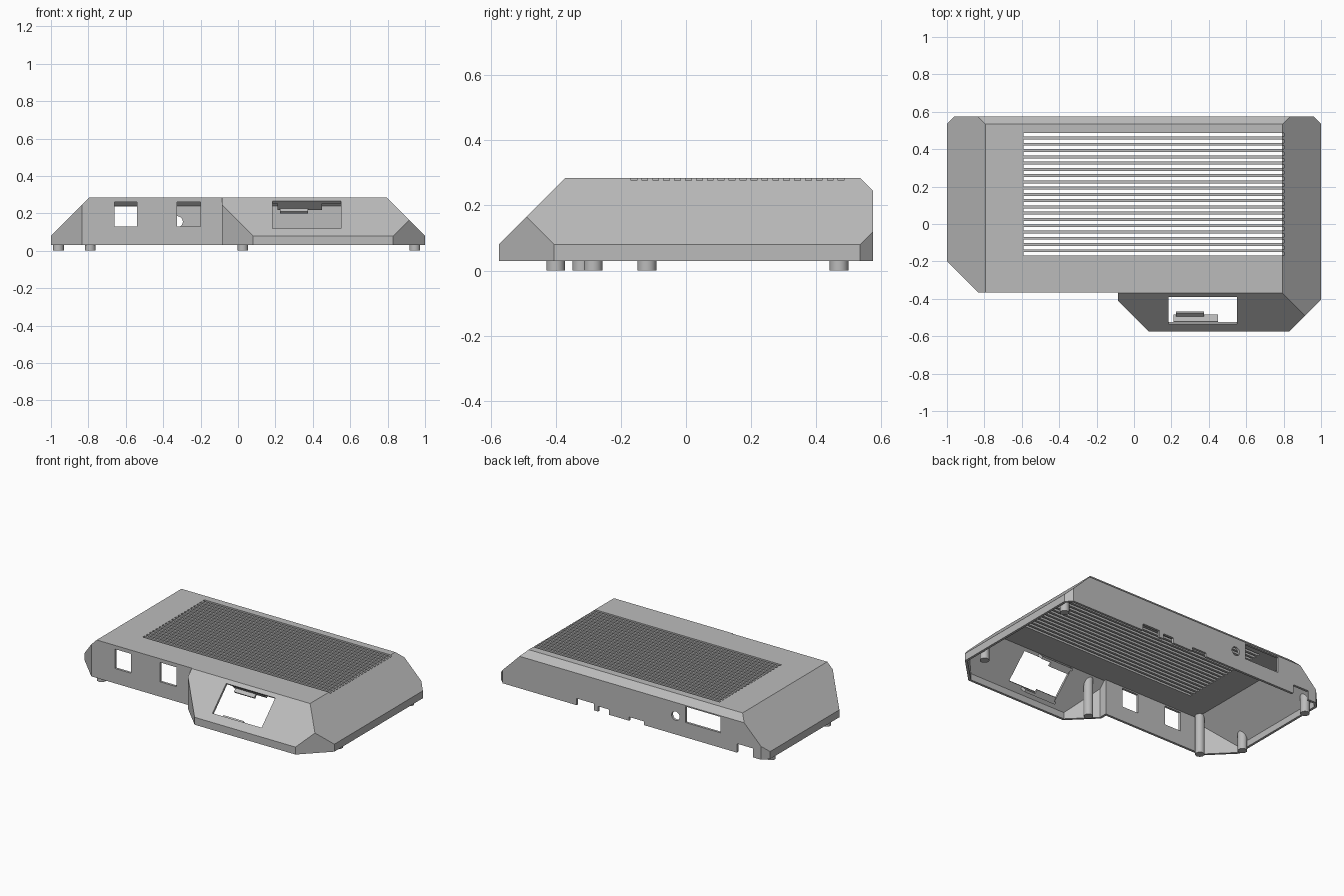
import bpy, bmesh, math
from mathutils import Vector, Matrix

if "Cube" in bpy.data.objects:
    bpy.data.objects.remove(bpy.data.objects["Cube"])

WALL = 0.016
grey = bpy.data.materials.new("plain_grey")
grey.diffuse_color = (0.5, 0.5, 0.5, 1)
grey.use_nodes = True
grey.node_tree.nodes["Principled BSDF"].inputs["Base Color"].default_value = grey.diffuse_color


def finish(name, bm):
    bmesh.ops.recalc_face_normals(bm, faces=bm.faces)
    mesh = bpy.data.meshes.new(name)
    bm.to_mesh(mesh)
    bm.free()
    mesh.materials.append(grey)
    obj = bpy.data.objects.new(name, mesh)
    bpy.context.collection.objects.link(obj)
    return obj


def trim(bm, planes, inset=0):
    """Keep the part of a solid behind every plane (normal, distance)."""
    for n, d in planes:
        n = Vector(n)
        d = d / n.length - inset
        n.normalize()
        r = bmesh.ops.bisect_plane(bm, geom=bm.verts[:] + bm.edges[:] + bm.faces[:], dist=1e-6,
                                   plane_co=n * d, plane_no=n, clear_outer=True)
        edges = [e for e in r["geom_cut"] if isinstance(e, bmesh.types.BMEdge) and e.is_boundary]
        if edges:
            bmesh.ops.contextual_create(bm, geom=edges)


def solid(name, planes, inset, bottom):
    bm = bmesh.new()
    bmesh.ops.create_cube(bm, size=4)
    trim(bm, planes, inset)
    trim(bm, [((0, 0, -1), -bottom)])
    return finish(name, bm)


def add_box(bm, x, y, z):
    m = Matrix.Translation(((x[0] + x[1]) / 2, (y[0] + y[1]) / 2, (z[0] + z[1]) / 2))
    m = m @ Matrix.Diagonal((x[1] - x[0], y[1] - y[0], z[1] - z[0], 1))
    bmesh.ops.create_cube(bm, size=1, matrix=m)


def prism(bm, profile, x0, x1):
    """Extrude a (y, z) profile along x."""
    f = bm.faces.new([bm.verts.new((x0, y, z)) for y, z in profile])
    r = bmesh.ops.extrude_face_region(bm, geom=[f])
    bmesh.ops.translate(bm, vec=(x1 - x0, 0, 0),
                        verts=[v for v in r["geom"] if isinstance(v, bmesh.types.BMVert)])


def boolean(obj, other, op):
    mod = obj.modifiers.new(op, "BOOLEAN")
    mod.operation, mod.object, mod.solver = op, other, "EXACT"
    bpy.context.view_layer.update()
    dg = bpy.context.evaluated_depsgraph_get()
    mesh = bpy.data.meshes.new_from_object(obj.evaluated_get(dg))
    obj.modifiers.clear()
    obj.data = mesh
    bpy.data.objects.remove(other)


# Bounding planes of the main case and of the front display bay
main = [((0, 0, 1), .285), ((1, 0, 0), 1), ((-1, 0, 0), 1), ((1, 0, 1), 1.08), ((-1, 0, 1), 1.08),
        ((0, 1, 0), .575), ((0, 1, 1), .82), ((0, -1, 0), .365),
        ((1, 1, 0), 1.535), ((-1, 1, 0), 1.535), ((-1, -1, 0), 1.2)]
bay = [((0, 0, 1), .285), ((1, 0, 0), 1), ((1, 0, 1), 1.08), ((-1, 0, 0), .085),
       ((0, -1, 0), .575), ((0, -1, 1), .655), ((1, -1, 0), 1.405), ((-1, -1, 0), .495),
       ((0, 1, 0), 0)]

# Hollow case, open underneath
case = solid("case_shell", main, 0, .03)
boolean(case, solid("bay_outer", bay, 0, .03), "UNION")
cavity = solid("cavity", main, WALL, -.1)
boolean(cavity, solid("bay_cavity", bay, WALL, -.1), "UNION")
boolean(case, cavity, "DIFFERENCE")

# Cooling slots in the roof
bm = bmesh.new()
for i in range(20):
    y = -.16 + i * .0335
    add_box(bm, (-.59, .803), (y - .009, y + .009), (.266, .32))
boolean(case, finish("slot_cutter", bm), "DIFFERENCE")

# Front windows, rear port, rear notches
bm = bmesh.new()
for x in ((-.66, -.54), (-.325, -.2)):
    add_box(bm, x, (-.42, -.3), (.13, .26))
add_box(bm, (-.66, -.4), (.5, .65), (.13, .237))
for x0, x1, h in ((.28, .41, .045), (.17, .25, .035), (-.09, .02, .025), (-.9, -.78, .06)):
    add_box(bm, (x0, x1), (.53, .65), (-.05, .03 + h))
# Round rear socket
bmesh.ops.create_cone(bm, cap_ends=True, segments=24, radius1=.03, radius2=.03, depth=.15,
                      matrix=Matrix.Translation((-.325, .575, .155)) @ Matrix.Rotation(math.pi / 2, 4, 'X'))
# Display opening, cut square to the sloped face
k = .035
prism(bm, [(-.535 - k, .12 + k), (-.39 - k, .265 + k), (-.39 + k, .265 - k), (-.535 + k, .12 - k)], .185, .55)
boolean(case, finish("opening_cutter", bm), "DIFFERENCE")

# Clean up leftover coplanar edges
bm = bmesh.new()
bm.from_mesh(case.data)
bmesh.ops.remove_doubles(bm, verts=bm.verts, dist=1e-5)
bmesh.ops.dissolve_limit(bm, angle_limit=.01, verts=bm.verts, edges=bm.edges)
bm.to_mesh(case.data)
bm.free()

# Display clips: a tab behind each long edge with a lip turned toward the opening
for name, y, z, s in (("upper_clip", -.372, .253, 1), ("lower_clip", -.521, .104, -1)):
    bm = bmesh.new()
    t, a = .012 * s, .036
    prism(bm, [(y, z), (y + a, z - a), (y + a + t, z - a + t), (y + t, z + t)], .21, .45)
    ye, ze = y + a, z - a
    b, w = .018 * s, .01
    prism(bm, [(ye, ze), (ye - b, ze - b), (ye - b - w, ze - b + w), (ye - w, ze + w)], .225, .375)
    finish(name, bm)

# Posts reaching from the feet up to the underside of the shell
feet = [(.945, -.285), (.945, .47), (.025, -.4), (-.79, -.32), (-.96, -.12), (-.96, .47)]
for i, (x, y) in enumerate(feet):
    bm = bmesh.new()
    bmesh.ops.create_cone(bm, cap_ends=True, segments=24, radius1=.029, radius2=.029, depth=.4,
                          matrix=Matrix.Translation((x, y, .2)))
    trim(bm, bay[:-1] if y < -.365 else main, .006)
    post = finish(f"foot_post_{i + 1}", bm)
    bpy.ops.object.select_all(action='DESELECT')
    post.select_set(True)
    bpy.context.view_layer.objects.active = post
    bpy.ops.object.shade_smooth_by_angle(angle=math.radians(30))
